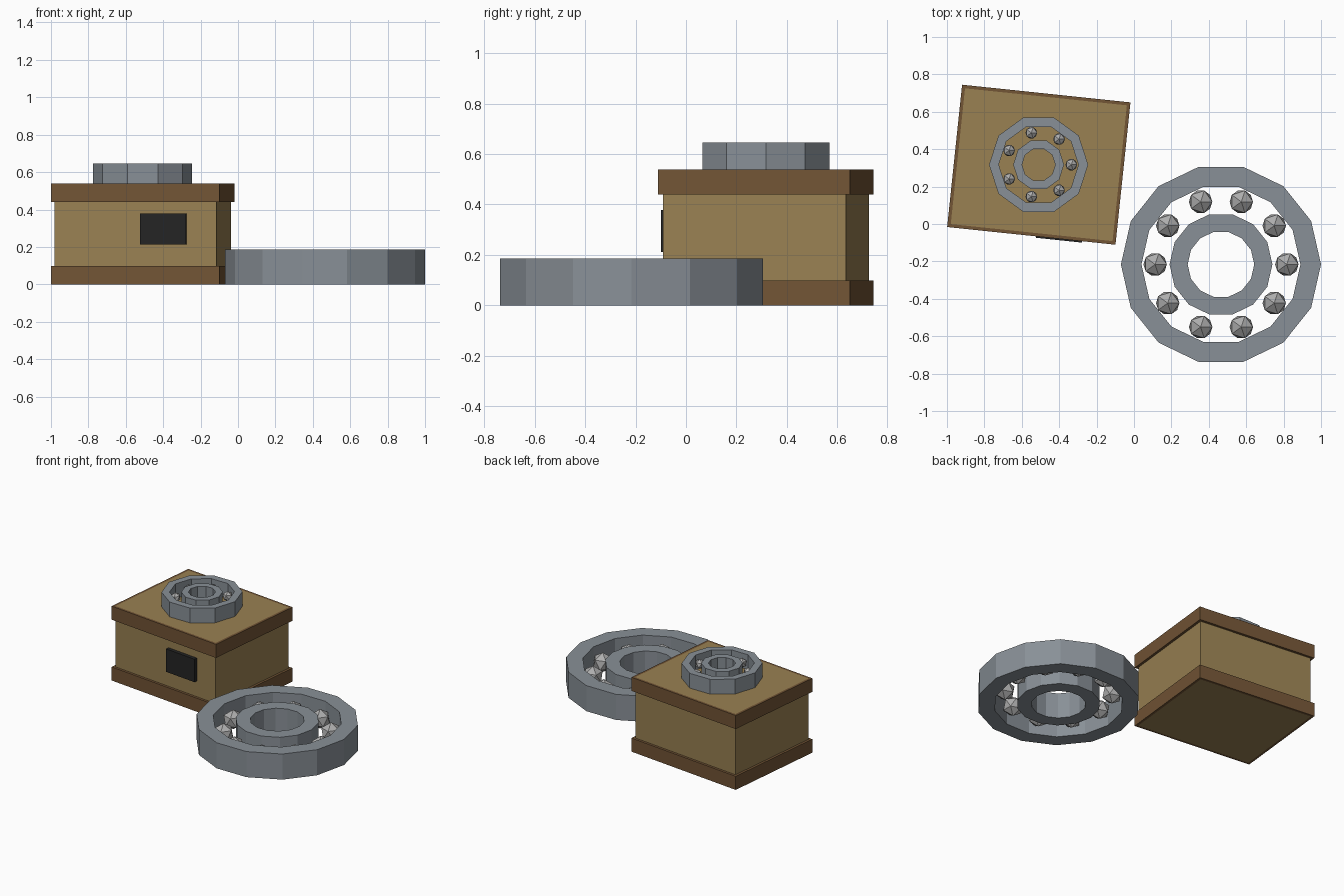
import bpy, bmesh
from math import cos, sin, pi, radians
from mathutils import Matrix, Vector

if "Cube" in bpy.data.objects:
    bpy.data.objects.remove(bpy.data.objects["Cube"])


def material(name, rgb):
    m = bpy.data.materials.new(name)
    m.diffuse_color = (*rgb, 1)
    m.use_nodes = True
    m.node_tree.nodes["Principled BSDF"].inputs["Base Color"].default_value = m.diffuse_color
    return m


STEEL = material("steel", (0.25, 0.28, 0.31))
BALL = material("ball_steel", (0.42, 0.42, 0.42))
TAN = material("tan_wood", (0.32, 0.22, 0.085))
BROWN = material("brown_wood", (0.17, 0.09, 0.036))
DARK = material("dark_panel", (0.018, 0.018, 0.018))


def finish(name, bm, mat, matrix=Matrix()):
    bmesh.ops.recalc_face_normals(bm, faces=bm.faces)
    mesh = bpy.data.meshes.new(name)
    bm.to_mesh(mesh)
    bm.free()
    mesh.materials.append(mat)
    ob = bpy.data.objects.new(name, mesh)
    ob.matrix_world = matrix
    bpy.context.collection.objects.link(ob)
    return ob


def tube(name, outer, inner, z0, z1, mat, matrix):
    """Closed ring between an outer and an inner outline."""
    bm = bmesh.new()
    loops = [[bm.verts.new((x, y, z)) for x, y in outline]
             for outline, z in ((outer, z0), (outer, z1), (inner, z1), (inner, z0))]
    n = len(outer)
    for k in range(4):
        a, b = loops[k], loops[(k + 1) % 4]
        for i in range(n):
            j = (i + 1) % n
            bm.faces.new((a[i], a[j], b[j], b[i]))
    return finish(name, bm, mat, matrix)


def box(name, lo, hi, mat, matrix):
    bm = bmesh.new()
    lo, hi = Vector(lo), Vector(hi)
    bmesh.ops.create_cube(bm, size=1, matrix=Matrix.Translation((lo + hi) / 2)
                          @ Matrix.Diagonal((*(hi - lo), 1)))
    return finish(name, bm, mat, matrix)


def polygon(r, n):
    return [(r * cos(2 * pi * i / n), r * sin(2 * pi * i / n)) for i in range(n)]


def rectangle(w, d):
    return [(-w / 2, -d / 2), (w / 2, -d / 2), (w / 2, d / 2), (-w / 2, d / 2)]


def bearing(label, centre, height, sides, radii, balls, ball_path, ball_r):
    at = Matrix.Translation(centre)
    r1, r2, r3, r4 = radii
    tube(label + "_outer_race", polygon(r1, sides), polygon(r2, sides), 0, height, STEEL, at)
    tube(label + "_inner_race", polygon(r3, sides), polygon(r4, sides), 0, height, STEEL, at)
    bm = bmesh.new()
    for x, y in polygon(ball_path, balls):
        bmesh.ops.create_icosphere(bm, subdivisions=1, radius=ball_r,
                                   matrix=Matrix.Translation((x, y, height / 2)))
    finish(label + "_balls", bm, BALL, at)


# Crate, turned slightly
crate = Matrix.Translation((-0.509, 0.317, 0)) @ Matrix.Rotation(radians(-6), 4, "Z")
W, D, BW, BD, TOP = 0.905, 0.765, 0.87, 0.73, 0.538
box("crate_body", (-BW / 2, -BD / 2, 0), (BW / 2, BD / 2, TOP), TAN, crate)
for name, z0, z1 in (("crate_bottom_band", 0, 0.098), ("crate_top_band", 0.44, TOP)):
    tube(name, rectangle(W, D), rectangle(BW, BD), z0, z1, BROWN, crate)
box("front_label_panel", (0.026, -0.39, 0.212), (0.272, -0.355, 0.378), DARK, crate)

# Small bearing on the crate and large bearing on the floor
bearing("small_bearing", (-0.51, 0.317, TOP), 0.107, 10,
        (0.265, 0.213, 0.136, 0.089), 7, 0.175, 0.035)
bearing("large_bearing", (0.465, -0.216, 0), 0.185, 14,
        (0.535, 0.425, 0.275, 0.178), 10, 0.352, 0.07)
